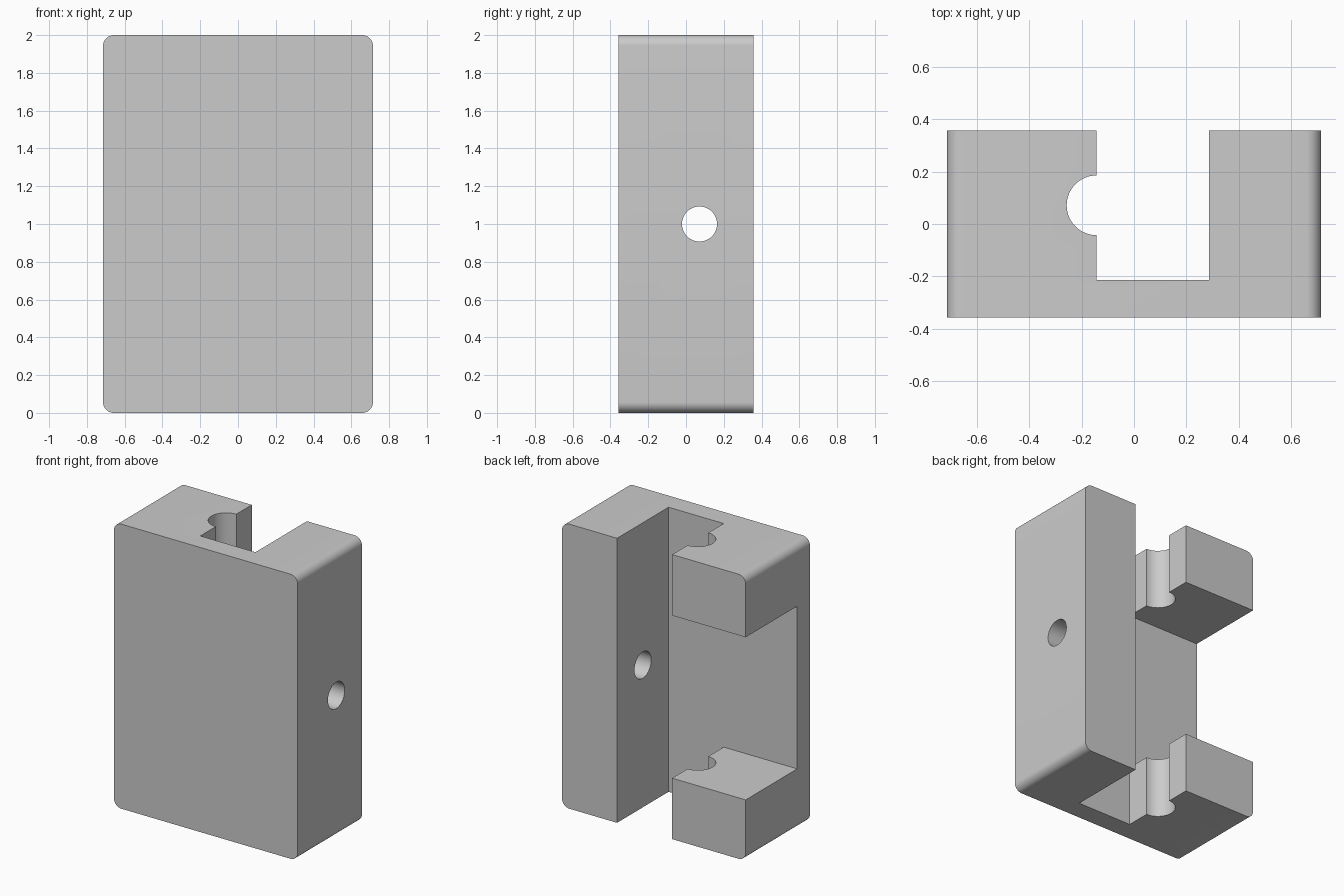
import bpy
import bmesh
from math import radians
from mathutils import Matrix, Vector

if "Cube" in bpy.data.objects:
    bpy.data.objects.remove(bpy.data.objects["Cube"])

U = 1 / 14  # design unit: the block is 20 x 10 x 28 units

grey = bpy.data.materials.new("light_grey")
grey.use_nodes = True
colour = (0.6, 0.6, 0.6, 1)
grey.diffuse_color = colour
grey.node_tree.nodes["Principled BSDF"].inputs["Base Color"].default_value = colour


def make_object(name, bm):
    mesh = bpy.data.meshes.new(name)
    bm.to_mesh(mesh)
    bm.free()
    mesh.materials.append(grey)
    obj = bpy.data.objects.new(name, mesh)
    bpy.context.collection.objects.link(obj)
    return obj


def box(name, low, high, round_edges=0):
    """Box between two corners in design units; edges along y may be rounded."""
    low, high = Vector(low) * U, Vector(high) * U
    bm = bmesh.new()
    bmesh.ops.create_cube(bm, size=1)
    bmesh.ops.scale(bm, vec=high - low, verts=bm.verts)
    bmesh.ops.translate(bm, vec=(low + high) / 2, verts=bm.verts)
    if round_edges:
        along_y = [e for e in bm.edges
                   if abs(e.verts[0].co.y - e.verts[1].co.y) > U]
        bmesh.ops.bevel(bm, geom=along_y, offset=round_edges * U, segments=10,
                        profile=0.5, affect='EDGES')
    return make_object(name, bm)


def cylinder(name, centre, radius, length, axis):
    bm = bmesh.new()
    turn = Matrix.Rotation(radians(90), 4, 'Y') if axis == 'X' else Matrix()
    bmesh.ops.create_cone(bm, cap_ends=True, segments=64, radius1=radius * U,
                          radius2=radius * U, depth=length * U,
                          matrix=Matrix.Translation(Vector(centre) * U) @ turn)
    return make_object(name, bm)


# Solid block with rounded corners in the front outline
body = box("bracket_body", (-10, -5, 0), (10, 5, 28), round_edges=0.8)

# Cutters: full-height channel, side window, rod groove and cross hole
cutters = [
    box("channel_cutter", (-2, -3, -2), (4, 7, 30)),
    box("window_cutter", (-12, -3, 6), (1, 7, 22)),
    cylinder("groove_cutter", (-2, 1, 14), 1.6, 34, 'Z'),
    cylinder("hole_cutter", (7, 1, 14), 1.3, 10, 'X'),
]

bpy.ops.object.select_all(action='DESELECT')
body.select_set(True)
bpy.context.view_layer.objects.active = body
for cutter in cutters:
    cutter.hide_render = True
    cut = body.modifiers.new(cutter.name, 'BOOLEAN')
    cut.operation = 'DIFFERENCE'
    cut.solver = 'EXACT'
    cut.object = cutter
    bpy.ops.object.modifier_apply(modifier=cut.name)
    bpy.data.objects.remove(cutter)

# Smooth curved surfaces, sharp corners
bpy.ops.object.shade_smooth_by_angle(angle=radians(30))
